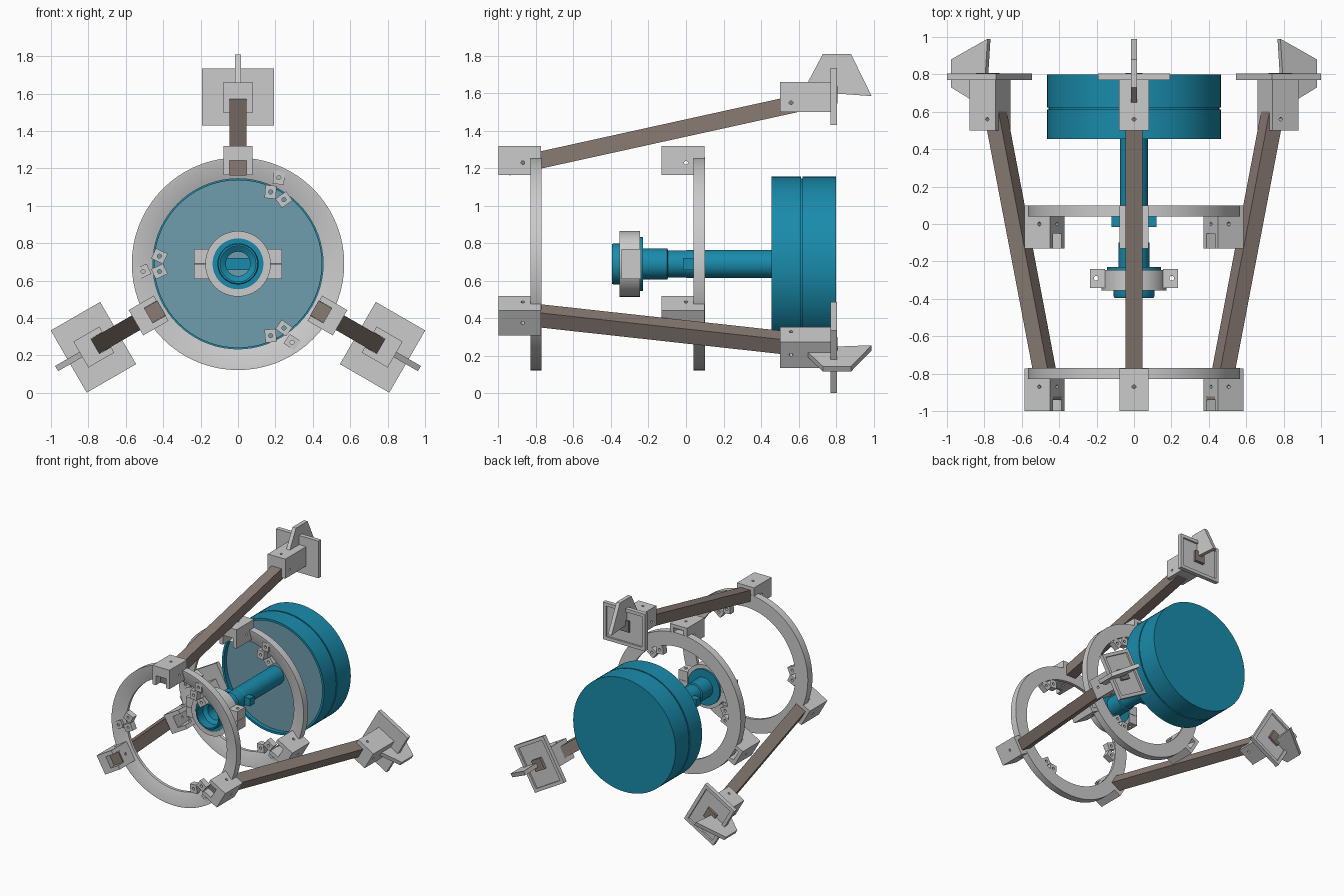
import bpy, bmesh
from math import radians, atan
from mathutils import Matrix, Vector

if "Cube" in bpy.data.objects:
    bpy.data.objects.remove(bpy.data.objects["Cube"])

CZ = 0.69            # height of the optical axis
SLOPE = 0.22         # outward slope of the legs


def material(name, rgb):
    m = bpy.data.materials.new(name)
    m.diffuse_color = (*rgb, 1)
    m.use_nodes = True
    m.node_tree.nodes["Principled BSDF"].inputs["Base Color"].default_value = m.diffuse_color
    return m


BLUE = material("blue", (0.01, 0.26, 0.41))
BROWN = material("brown", (0.25, 0.20, 0.175))
PALE = material("pale_blue", (0.16, 0.34, 0.42))


def finish(name, bm, mat=None, smooth=False):
    bmesh.ops.recalc_face_normals(bm, faces=bm.faces)
    me = bpy.data.meshes.new(name)
    bm.to_mesh(me)
    bm.free()
    ob = bpy.data.objects.new(name, me)
    bpy.context.collection.objects.link(ob)
    if mat:
        me.materials.append(mat)
    if smooth:
        bpy.ops.object.select_all(action='DESELECT')
        ob.select_set(True)
        bpy.context.view_layer.objects.active = ob
        bpy.ops.object.shade_smooth_by_angle(angle=radians(30))
    return ob


def add_box(bm, lo, hi, rot=None):
    lo, hi = Vector(lo), Vector(hi)
    m = Matrix.Translation((lo + hi) / 2)
    if rot:
        m = m @ rot
    bmesh.ops.create_cube(bm, size=1, matrix=m @ Matrix.Diagonal((*(hi - lo), 1)))


def add_pin(bm, at, axis, r, length):
    rot = {'X': Matrix.Rotation(radians(90), 4, 'Y'),
           'Y': Matrix.Rotation(radians(90), 4, 'X'), 'Z': Matrix()}[axis]
    bmesh.ops.create_cone(bm, cap_ends=True, segments=16, radius1=r, radius2=r,
                          depth=length, matrix=Matrix.Translation(at) @ rot)


def lathe(name, prof, mat=None, n=72):
    """Turn a closed (radius, y) profile around the y axis."""
    bm = bmesh.new()
    vs = [bm.verts.new((r, y, CZ)) for r, y in prof]
    es = [bm.edges.new((vs[i], vs[(i + 1) % len(vs)])) for i in range(len(vs))
          if prof[i][0] + prof[(i + 1) % len(vs)][0] > 0]
    bmesh.ops.spin(bm, geom=vs + es, cent=(0, 0, CZ), axis=(0, 1, 0),
                   angle=radians(360), steps=n)
    bmesh.ops.remove_doubles(bm, verts=bm.verts, dist=1e-5)
    return finish(name, bm, mat, True)


def cut(ob, *cutters):
    for fill in cutters:
        bm = bmesh.new()
        fill(bm)
        c = finish("cutter", bm)
        c.hide_render = True
        mod = ob.modifiers.new("cut", 'BOOLEAN')
        mod.object, mod.operation, mod.solver = c, 'DIFFERENCE', 'EXACT'
        bpy.context.view_layer.objects.active = ob
        bpy.ops.object.modifier_apply(modifier=mod.name)
        bpy.data.objects.remove(c)
    return ob


def around(ob, start=0):
    """Three copies around the axis; parts are modelled with z as radius."""
    for i in range(3):
        o = ob if i == 0 else ob.copy()
        if i:
            bpy.context.collection.objects.link(o)
        o.name = f"{ob.name.split('.')[0]}.{i + 1}"
        o.matrix_world = (Matrix.Translation((0, 0, CZ))
                          @ Matrix.Rotation(radians(start + 120 * i), 4, 'Y'))


def beam(bm, half, y0, y1):
    # Square bar with upright ends following the leg slope
    add_box(bm, (-half, y0, -half), (half, y1, half))
    for v in bm.verts:
        v.co.z = v.co.z * 1.03 + 0.725 + SLOPE * v.co.y


# Legs
bm = bmesh.new()
beam(bm, 0.045, -0.94, 0.808)
around(finish("leg", bm, BROWN))

# Sockets on both rings
for name, dy in (("front_socket", 0.0), ("middle_socket", 0.87)):
    bm = bmesh.new()
    add_box(bm, (-0.078, -1, 0.475), (0.078, -0.772, 0.63))
    ob = finish(name, bm)
    cut(ob, lambda b: beam(b, 0.046, -1.1, -0.7),
        lambda b: add_pin(b, (0, -0.87, 0.55), 'Z', 0.01, 0.4),
        lambda b: add_pin(b, (0, -0.87, 0.54), 'X', 0.01, 0.4))
    ob.data.transform(Matrix.Translation((0, dy, 0)))
    around(ob)

# Rear sockets, foot plates and fins
bm = bmesh.new()
add_box(bm, (-0.08, 0.50, 0.81), (0.08, 0.775, 0.97))
ob = cut(finish("rear_socket", bm), lambda b: beam(b, 0.046, 0.4, 0.9),
         lambda b: add_pin(b, (0, 0.56, 0.9), 'Z', 0.01, 0.4),
         lambda b: add_pin(b, (0, 0.56, 0.86), 'X', 0.01, 0.4))
around(ob)

bm = bmesh.new()
add_box(bm, (-0.192, 0.77, 0.74), (0.192, 0.805, 1.045))
ob = cut(finish("foot_plate", bm), lambda b: beam(b, 0.046, 0.7, 0.9),
         lambda b: add_box(b, (-0.165, 0.79, 0.767), (0.165, 0.9, 1.018)))
around(ob)

bm = bmesh.new()
outline = [(0.65, 0.969), (0.73, 1.12), (0.88, 1.12), (0.99, 0.895), (0.785, 0.91), (0.775, 0.969)]
f = bm.faces.new([bm.verts.new((-0.016, y, z)) for y, z in outline])
ext = bmesh.ops.extrude_face_region(bm, geom=[f])
bmesh.ops.translate(bm, vec=(0.032, 0, 0),
                    verts=[v for v in ext["geom"] if isinstance(v, bmesh.types.BMVert)])
around(finish("foot_fin", bm))

# Rings with a dished front, and their clips
for name, y in (("front", -0.83), ("middle", 0.04)):
    lathe(name + "_ring", [(0.568, y), (0.568, y + 0.06), (0.455, y + 0.06),
                           (0.455, y + 0.035), (0.556, y)])
    bm, holes = bmesh.new(), bmesh.new()
    for r in (0.42, 0.508):
        for s in (-1, 1):
            add_box(bm, (s * 0.041 - 0.03, y + 0.003, r - 0.035),
                    (s * 0.041 + 0.03, y + 0.053, r + 0.035),
                    Matrix.Rotation(radians(25 * s), 4, 'Y'))
    holes.free()
    ob = finish(name + "_clip", bm)
    cut(ob, *[lambda b, r=r, s=s: add_pin(b, (s * 0.041, y + 0.03, r), 'Y', 0.011, 0.3)
              for r in (0.42, 0.508) for s in (-1, 1)])
    around(ob, 30)

# Drum: open cup with a groove, and a pale disc inside
lathe("drum", [(0, 0.80), (0.465, 0.80), (0.465, 0.622), (0.456, 0.622), (0.456, 0.612),
               (0.465, 0.612), (0.465, 0.455), (0.447, 0.455), (0.447, 0.775), (0, 0.775)], BLUE)
lathe("drum_disc", [(0, 0.49), (0.447, 0.49), (0.447, 0.505), (0, 0.505)], PALE)

# Hollow shaft with stepped front end
lathe("shaft", [(0.105, -0.395), (0.11, -0.385), (0.11, -0.35), (0.138, -0.35), (0.145, -0.25),
                (0.145, -0.23), (0.082, -0.23), (0.082, -0.10), (0.072, -0.095), (0.072, 0.0),
                (0.075, 0.005), (0.075, 0.49), (0.065, 0.49), (0.065, -0.30),
                (0.095, -0.32), (0.095, -0.395)], BLUE)
bm = bmesh.new()
add_box(bm, (-0.12, -0.015, CZ - 0.032), (0.12, 0.04, CZ + 0.032))
finish("cross_bar", bm, BLUE)

# Clamp around the shaft, with bolted ears
lathe("clamp_ring", [(0.136, -0.355), (0.175, -0.355), (0.175, -0.245), (0.136, -0.245)])
for side, s in (("left", -1), ("right", 1)):
    for half, h in (("lower", -1), ("upper", 1)):
        bm = bmesh.new()
        xs, zs = sorted((s * 0.155, s * 0.234)), sorted((CZ + h * 0.001, CZ + h * 0.08))
        add_box(bm, (xs[0], -0.343, zs[0]), (xs[1], -0.24, zs[1]))
        cut(finish(f"clamp_ear_{side}_{half}", bm),
            lambda b: add_pin(b, (s * 0.202, -0.29, CZ), 'Z', 0.013, 0.4))
